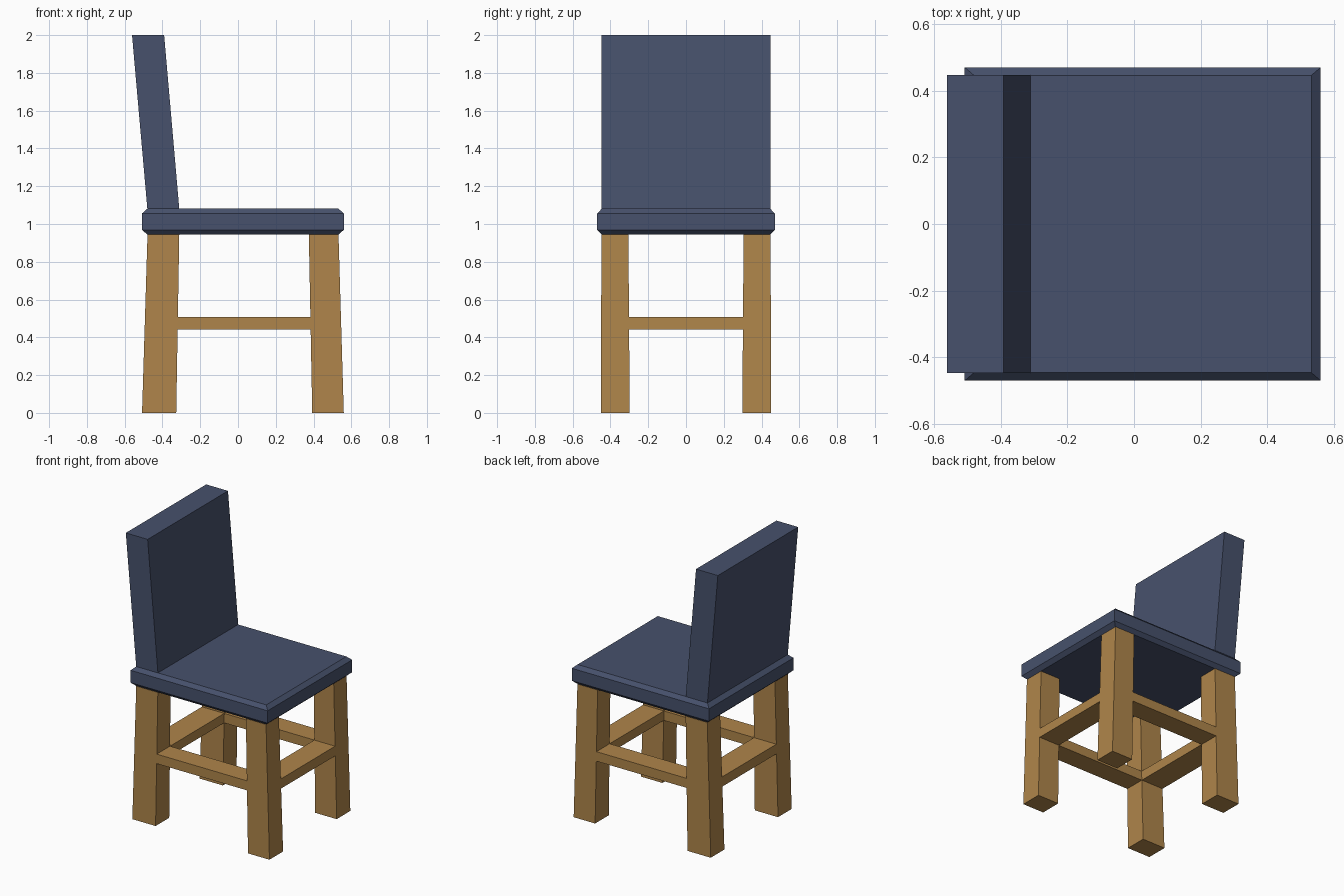
import bpy, bmesh

if "Cube" in bpy.data.objects:
    bpy.data.objects.remove(bpy.data.objects["Cube"])


def material(name, rgb):
    m = bpy.data.materials.new(name)
    m.diffuse_color = (*rgb, 1)
    m.use_nodes = True
    m.node_tree.nodes["Principled BSDF"].inputs["Base Color"].default_value = m.diffuse_color
    return m


WOOD = material("wood", (0.43, 0.235, 0.069))
FABRIC = material("blue", (0.063, 0.083, 0.15))


def loft(name, rings, mat):
    """Stack rectangles (x0, x1, y0, y1, z) into a closed flat-sided solid."""
    bm = bmesh.new()
    loops = [[bm.verts.new(p) for p in ((x0, y0, z), (x1, y0, z), (x1, y1, z), (x0, y1, z))]
             for x0, x1, y0, y1, z in rings]
    bm.faces.new(loops[0][::-1])
    bm.faces.new(loops[-1])
    for a, b in zip(loops, loops[1:]):
        for i in range(4):
            j = (i + 1) % 4
            bm.faces.new((a[i], a[j], b[j], b[i]))
    bmesh.ops.recalc_face_normals(bm, faces=bm.faces)
    mesh = bpy.data.meshes.new(name)
    bm.to_mesh(mesh)
    bm.free()
    mesh.materials.append(mat)
    ob = bpy.data.objects.new(name, mesh)
    bpy.context.collection.objects.link(ob)
    return ob


def mirror_y(ob):
    mod = ob.modifiers.new("mirror", 'MIRROR')
    mod.use_axis = (False, True, False)
    mod.use_mirror_merge = False


# Seat slab, chamfered above and below
loft("seat", [(-0.48, 0.532, -0.446, 0.446, 0.944),
              (-0.508, 0.56, -0.47, 0.47, 0.969),
              (-0.508, 0.56, -0.47, 0.47, 1.056),
              (-0.48, 0.532, -0.446, 0.446, 1.081)], FABRIC)

# Reclined backrest
loft("backrest", [(-0.48, -0.311, -0.447, 0.447, 1.081),
                  (-0.561, -0.391, -0.447, 0.447, 2.0)], FABRIC)

# Splayed legs: x extents at floor and at seat
LEGS = {"back_legs": ((-0.508, -0.327), (-0.479, -0.311)),
        "front_legs": ((0.393, 0.56), (0.375, 0.532))}
LEG_TOP, RAIL_LOW, RAIL_HIGH = 0.944, 0.441, 0.508


def leg_x(name, z):
    foot, head = LEGS[name]
    return [f + (h - f) * z / LEG_TOP for f, h in zip(foot, head)]


for name in LEGS:
    mirror_y(loft(name, [(*leg_x(name, 0), -0.45, -0.298, 0),
                         (*leg_x(name, LEG_TOP), -0.448, -0.305, LEG_TOP)], WOOD))
    # Cross rail joining the pair of legs
    loft(name.replace("legs", "rail"),
         [(*leg_x(name, z), -0.302, 0.302, z) for z in (RAIL_LOW, RAIL_HIGH)], WOOD)

# Side rails between back and front legs
mirror_y(loft("side_rails",
              [(leg_x("back_legs", z)[1], leg_x("front_legs", z)[0], -0.449, -0.302, z)
               for z in (RAIL_LOW, RAIL_HIGH)], WOOD))
